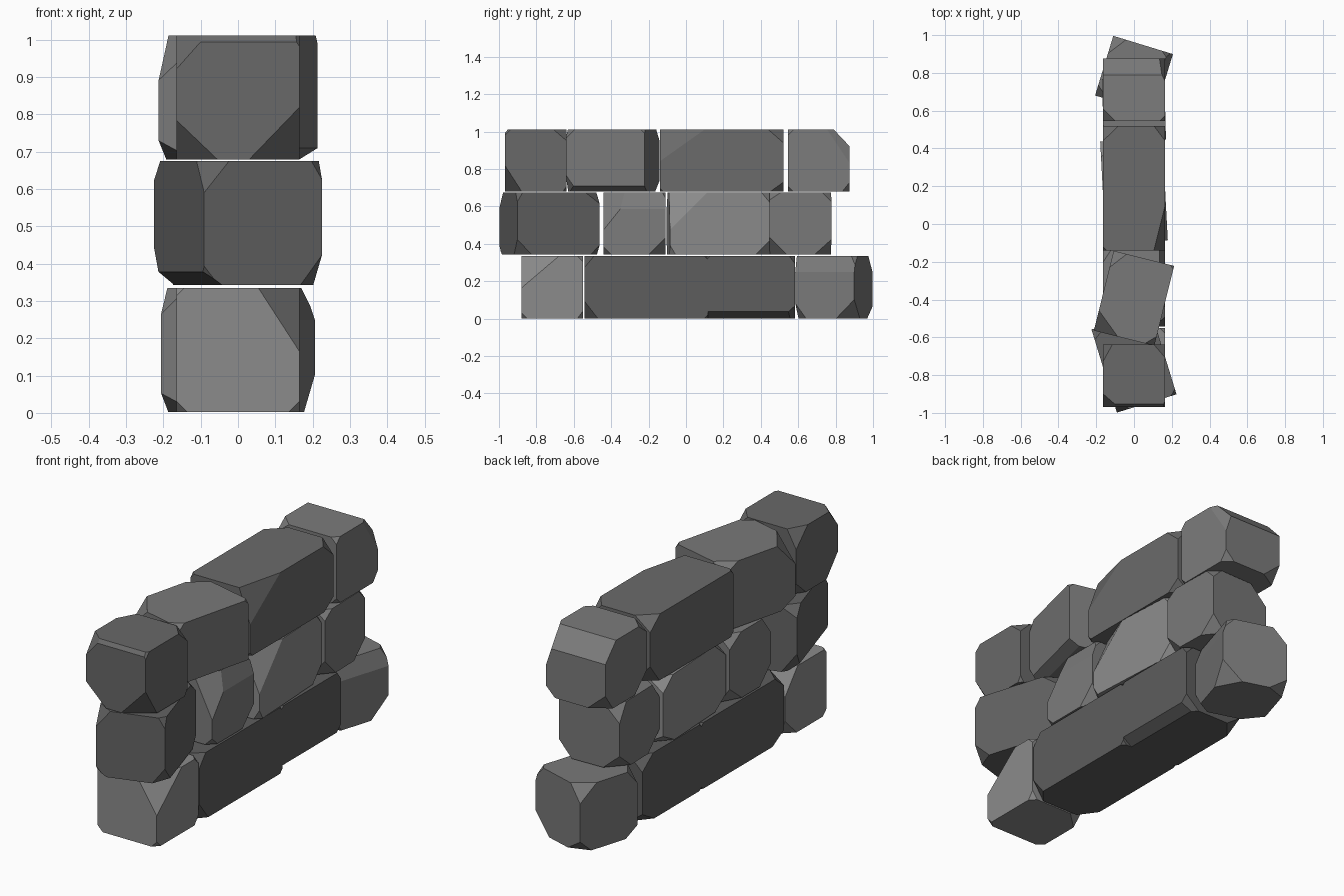
import bpy, bmesh, math, random
from mathutils import Vector, Matrix

if "Cube" in bpy.data.objects:
    bpy.data.objects.remove(bpy.data.objects["Cube"])

random.seed(4)
W, H = 0.33, 0.332                      # common stone thickness and height
ROW_Z = [0.168, 0.509, 0.845]           # centre height of each course


def cut(bm, half, signs, offs):
    """Slice off a corner (three offsets) or an edge (one offset is 0)."""
    s = [1 if c == '+' else -1 for c in signs]
    corner = Vector([s[i] * half[i] for i in range(3)])
    normal = Vector([s[i] / offs[i] if offs[i] else 0 for i in range(3)])
    k = 0 if offs[0] else 1
    point = corner.copy()
    point[k] -= s[k] * offs[k]
    bmesh.ops.bisect_plane(bm, geom=bm.verts[:] + bm.edges[:] + bm.faces[:], dist=1e-5,
                           plane_co=point, plane_no=normal.normalized(), clear_outer=True)
    bmesh.ops.holes_fill(bm, edges=[e for e in bm.edges if e.is_boundary], sides=0)


def stone(name, row, y, length, shade, corners, rot=0, edges=()):
    """Block with every corner knocked off; unlisted corners get a random chip."""
    half = (W / 2, length / 2, H / 2)
    bm = bmesh.new()
    bmesh.ops.create_cube(bm, size=1, matrix=Matrix.Diagonal((W, length, H, 1)))
    for signs, offs in edges:
        cut(bm, half, signs, offs)
    for a in '+-':
        for b in '+-':
            for c in '+-':
                chip = [random.uniform(0.05, 0.1) for _ in range(3)]
                cut(bm, half, a + b + c, corners.get(a + b + c, chip))
    bmesh.ops.recalc_face_normals(bm, faces=bm.faces[:])
    me = bpy.data.meshes.new(name)
    bm.to_mesh(me)
    bm.free()
    mat = bpy.data.materials.new(name + "_grey")
    mat.diffuse_color = (shade, shade, shade, 1)
    mat.use_nodes = True
    mat.node_tree.nodes["Principled BSDF"].inputs["Base Color"].default_value = mat.diffuse_color
    me.materials.append(mat)
    ob = bpy.data.objects.new(name, me)
    ob.location = (0, y, ROW_Z[row])
    ob.rotation_euler.z = math.radians(rot)
    bpy.context.collection.objects.link(ob)


SMALL = (.02, .02, .02)                 # barely chipped corner

# bottom course
stone("bottom_stone_front", 0, -0.715, 0.33, .26, {
    '+-+': (.11, .20, .17), '+--': (.03, .03, .03), '---': (.03, .03, .03),
    '--+': SMALL, '++-': (.03, .03, .04), '+++': (.03, .03, .03), '-++': (.12, .10, .12)})
stone("bottom_stone_long", 0, -0.212, 0.66, .11, {
    '+-+': (.06, .05, .06), '+--': (.06, .07, .09),
    '+++': SMALL, '++-': SMALL, '-++': SMALL, '-+-': SMALL})
stone("bottom_stone_mid", 0, 0.345, 0.475, .11, {
    '+-+': SMALL, '+--': SMALL, '--+': SMALL, '---': SMALL, '+++': (.04, .03, .04)},
    edges=[('+--', (.05, 0, .035))])
stone("bottom_stone_back", 0, 0.79, 0.33, .19, {
    '+--': (.06, .06, .08), '++-': (.10, .10, .10), '+-+': (.03, .03, .04),
    '+++': (.06, .05, .06)}, -17, [('+++', (.03, 0, .085))])

# middle course
stone("middle_stone_front", 1, -0.73, 0.46, .125, {
    '--+': (.07, .07, .085), '+--': (.06, .08, .08), '+-+': (.03, .03, .05),
    '+++': (.06, .08, .06), '++-': (.05, .05, .05), '---': (.04, .04, .05)},
    17, [('---', (.05, 0, .035))])
stone("middle_stone_small", 1, -0.275, 0.33, .20, {
    '+-+': (.10, .16, .20), '++-': (.07, .09, .09), '+--': (.04, .04, .04),
    '+++': (.05, .04, .05)}, 0, [('+-+', (.03, 0, .09))])
stone("middle_stone_long", 1, 0.175, 0.54, .26, {
    '+-+': (.09, .20, .20), '++-': (.06, .08, .08), '+++': (.05, .05, .06),
    '+--': (.03, .03, .05)}, 3)
stone("middle_stone_back", 1, 0.608, 0.33, .19, {
    '+--': (.08, .09, .09), '++-': (.07, .09, .08), '+-+': (.05, .06, .04),
    '+++': (.05, .05, .05)}, 1.5)

# top course
stone("top_stone_front", 2, -0.803, 0.33, .14, {
    '+--': (.135, .09, .14), '---': (.11, .09, .105), '--+': (.08, .07, .09),
    '+-+': (.02, .03, .03), '+++': (.06, .07, .06), '++-': (.02, .02, .03)},
    edges=[('+-+', (0, .015, .018))])
stone("top_stone_turned", 2, -0.393, 0.435, .19, {
    '--+': (.13, .11, .12), '+-+': (.05, .05, .05), '+++': SMALL, '++-': SMALL},
    -14, [('+--', (.05, 0, .03))])
stone("top_stone_long", 2, 0.19, 0.66, .145, {
    '+-+': (.06, .24, .17), '++-': (.06, .07, .05), '+++': (.06, .08, .07),
    '+--': SMALL, '--+': SMALL, '---': SMALL})
stone("top_stone_back", 2, 0.71, 0.33, .20, {
    '+++': (.06, .12, .18), '++-': (.05, .04, .05), '+-+': (.03, .03, .03),
    '+--': (.03, .03, .03)}, edges=[('+++', (0, .085, .09))])
